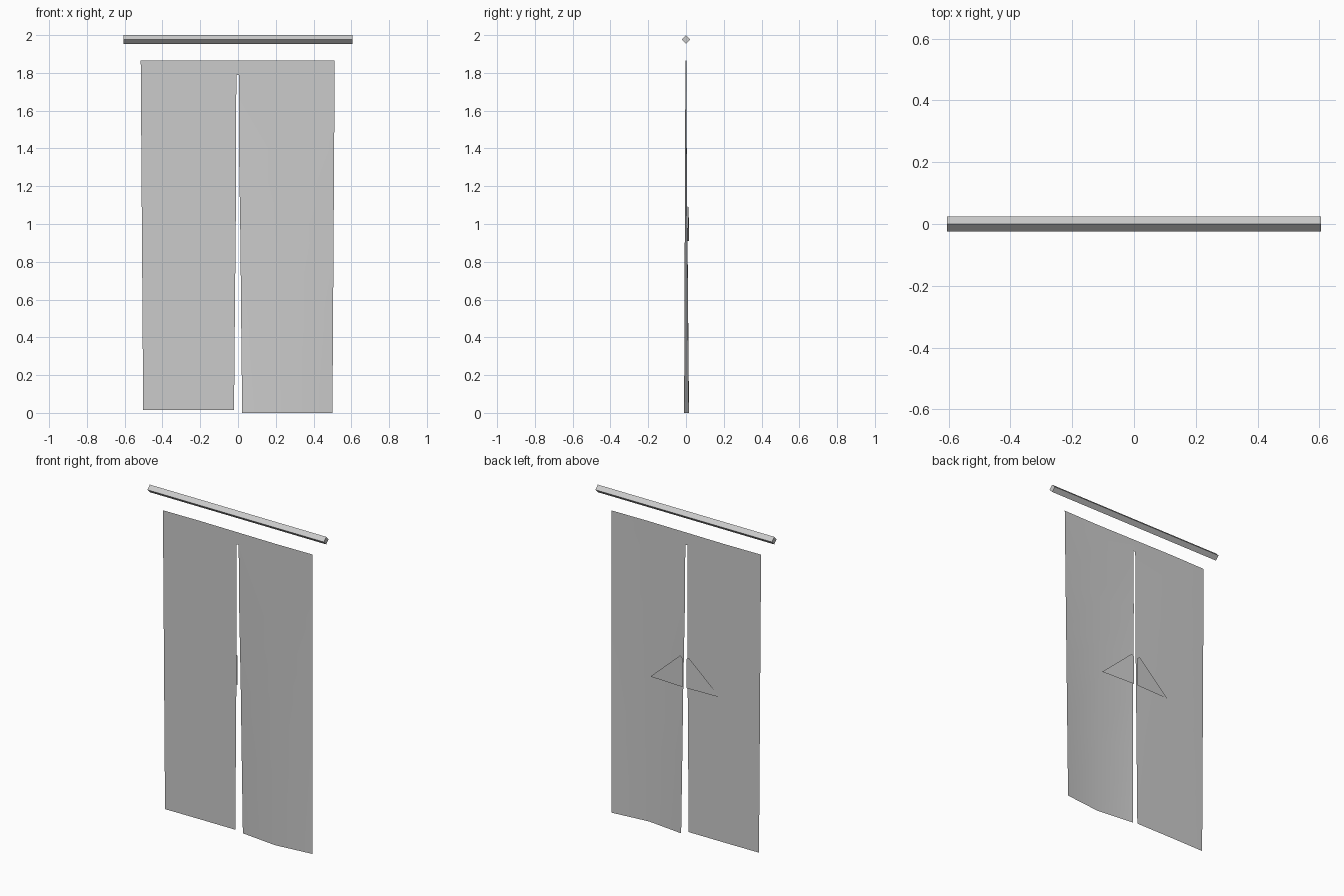
import bpy
import math

if "Cube" in bpy.data.objects:
    bpy.data.objects.remove(bpy.data.objects["Cube"])


def mesh_object(name, verts, faces, smooth=False):
    mesh = bpy.data.meshes.new(name)
    mesh.from_pydata(verts, [], faces)
    mesh.update()
    for p in mesh.polygons:
        p.use_smooth = smooth
    obj = bpy.data.objects.new(name, mesh)
    bpy.context.collection.objects.link(obj)
    return obj


# Square rod turned on edge
bpy.ops.mesh.primitive_cylinder_add(vertices=4, radius=0.0235, depth=1.21,
                                    location=(0, 0, 1.9765),
                                    rotation=(0, math.pi / 2, 0))
bpy.context.object.name = "hanging_rod"


# Split cloth: six columns, bending more towards the hem
def cloth_point(col, t, left_slit, right_slit):
    xs = (-0.515 + 0.013 * t, -0.26, left_slit, right_slit, 0.26, 0.512 - 0.012 * t)
    top_y = (0.0, 0.003, 0.0, 0.0, -0.003, 0.0)
    hem_y = (0.002, 0.004, 0.004, 0.016, -0.01, 0.015)
    y = top_y[col] * (1 - t) + hem_y[col] * t
    hem_z = 0.015 if col < 3 else 0.0
    return (xs[col], y, 1.865 + (hem_z - 1.865) * t)


# height fraction, slit left edge, slit right edge
rows = [(0, -0.009, 0.004), (0.041, -0.009, 0.004), (0.25, -0.010, 0.005),
        (0.41, -0.011, 0.010), (0.52, -0.013, 0.013), (0.75, -0.017, 0.017),
        (1, -0.021, 0.022)]
verts = [cloth_point(c, *r) for r in rows for c in range(6)]
faces = []
for r in range(len(rows) - 1):
    for c in range(5):
        if c == 2 and r > 0:
            continue  # open slit
        a = r * 6 + c
        faces.append((a, a + 6, a + 7, a + 1))
mesh_object("split_curtain", verts, faces, True)

# Triangular patches on the back, either side of the slit
for side, name in ((-1, "left_back_patch"), (1, "right_back_patch")):
    tip = 0.009 if side < 0 else 0.006
    pts = [(0.014, 0.016, 0.91), (0.014, 0.016, 1.09),
           (0.03, 0.015, 1.10), (0.24, tip, 0.91)]
    mesh_object(name, [(side * x, y, z) for x, y, z in pts],
                [(0, 1, 2, 3) if side > 0 else (3, 2, 1, 0)])
